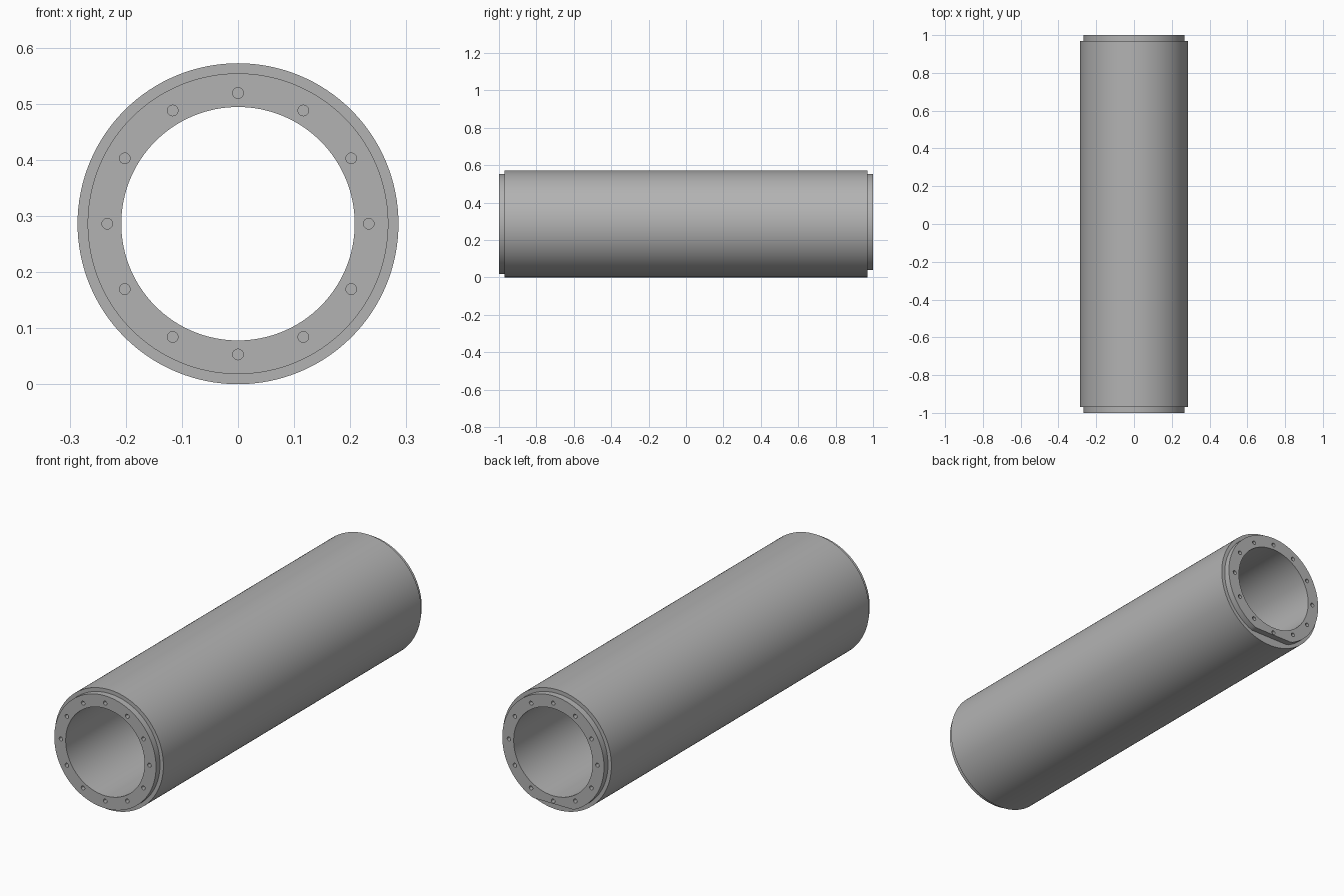
import bpy, bmesh
from math import cos, sin, pi
from mathutils import Matrix

if "Cube" in bpy.data.objects:
    bpy.data.objects.remove(bpy.data.objects["Cube"], do_unlink=True)

R_BODY, R_SPIGOT, R_BORE = 0.286, 0.268, 0.208
R_BOLT, R_HOLE, HOLE_DEPTH = 0.233, 0.0095, 0.06
END, SHOULDER, FLAT_Z = 1.0, 0.97, 0.04
SEGMENTS, HOLES = 128, 12

grey = bpy.data.materials.new("machined grey")
grey.use_nodes = True
colour = (0.45, 0.45, 0.45, 1)
grey.diffuse_color = colour
grey.node_tree.nodes["Principled BSDF"].inputs["Base Color"].default_value = colour


def make_object(name, bm):
    bmesh.ops.recalc_face_normals(bm, faces=bm.faces)
    mesh = bpy.data.meshes.new(name)
    bm.to_mesh(mesh)
    bm.free()
    mesh.materials.append(grey)
    obj = bpy.data.objects.new(name, mesh)
    bpy.context.collection.objects.link(obj)
    return obj


# Hollow tube: closed profile of (radius, y) swept around the y axis
profile = [(R_BORE, -END), (R_SPIGOT, -END), (R_SPIGOT, -SHOULDER), (R_BODY, -SHOULDER),
           (R_BODY, SHOULDER), (R_SPIGOT, SHOULDER), (R_SPIGOT, END), (R_BORE, END)]
bm = bmesh.new()
rings = []
for i in range(SEGMENTS):
    a = 2 * pi * i / SEGMENTS
    ring = []
    for r, y in profile:
        z = R_BODY + r * sin(a)
        # Flat milled along the underside of the back spigot
        if r == R_SPIGOT and y > 0:
            z = max(z, FLAT_Z)
        ring.append(bm.verts.new((r * cos(a), y, z)))
    rings.append(ring)
for i in range(SEGMENTS):
    p, q = rings[i - 1], rings[i]
    for j in range(len(profile)):
        bm.faces.new((p[j - 1], p[j], q[j], q[j - 1]))
tube = make_object("flanged_tube", bm)

# Blind bolt holes in both end faces
bm = bmesh.new()
for end in (-END, END):
    for i in range(HOLES):
        a = 2 * pi * i / HOLES
        place = Matrix.Translation((R_BOLT * cos(a), end, R_BODY + R_BOLT * sin(a)))
        bmesh.ops.create_cone(bm, cap_ends=True, segments=24, radius1=R_HOLE, radius2=R_HOLE,
                              depth=2 * HOLE_DEPTH, matrix=place @ Matrix.Rotation(pi / 2, 4, "X"))
cutter = make_object("bolt_hole_cutter", bm)
cutter.hide_render = True

cut = tube.modifiers.new("bolt holes", "BOOLEAN")
cut.operation = "DIFFERENCE"
cut.solver = "EXACT"
cut.object = cutter

bpy.ops.object.select_all(action="DESELECT")
tube.select_set(True)
bpy.context.view_layer.objects.active = tube
bpy.ops.object.modifier_apply(modifier=cut.name)
bpy.data.objects.remove(cutter, do_unlink=True)
bpy.ops.object.shade_smooth_by_angle(angle=pi / 6)
